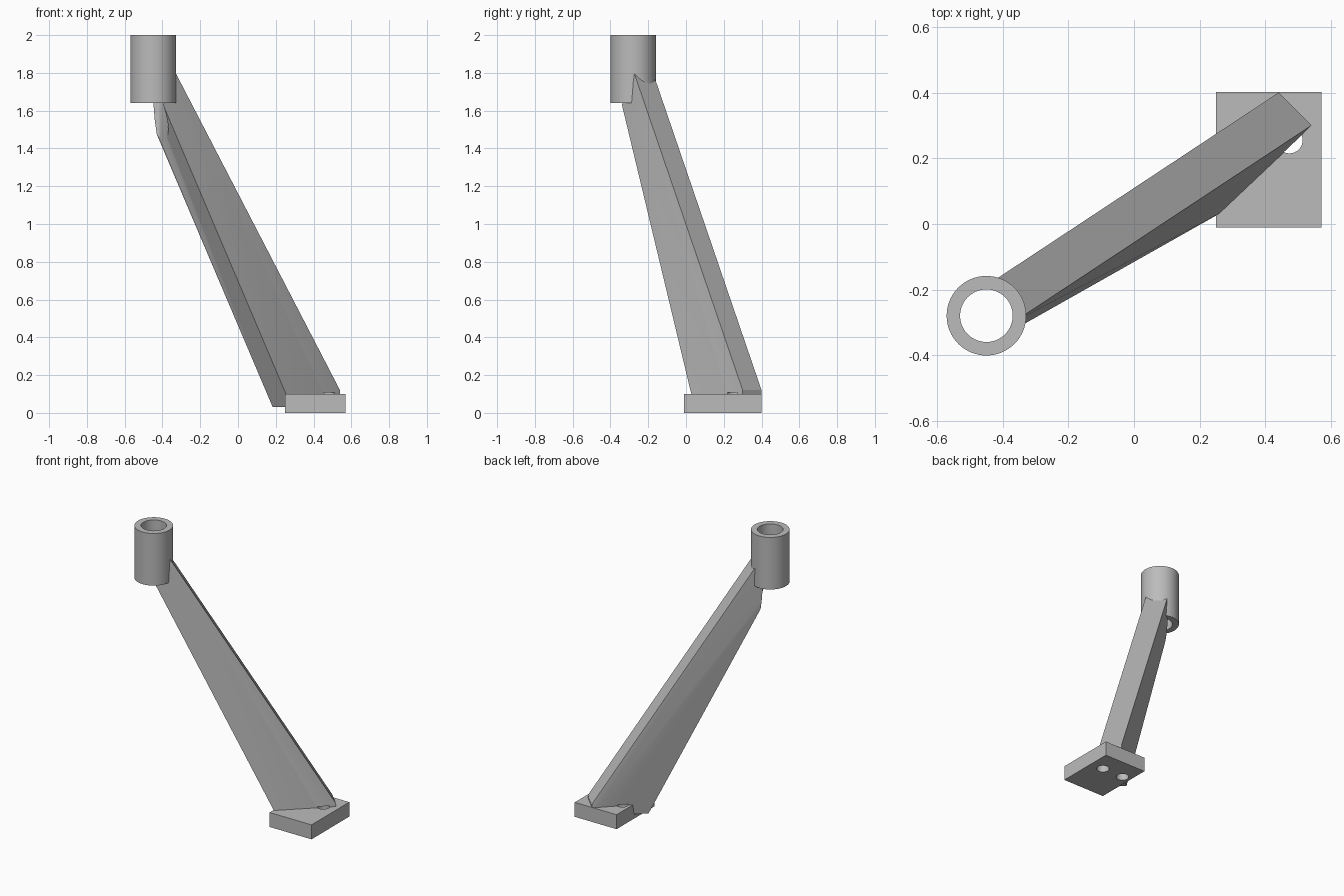
import bpy
import bmesh
import math
from mathutils import Vector

cube = bpy.data.objects.get("Cube")
if cube:
    bpy.data.objects.remove(cube, do_unlink=True)

grey = bpy.data.materials.new("plain_grey")
grey.use_nodes = True
grey.diffuse_color = (0.5, 0.5, 0.5, 1)
grey.node_tree.nodes["Principled BSDF"].inputs["Base Color"].default_value = (0.5, 0.5, 0.5, 1)


def add_object(name, bm):
    bmesh.ops.recalc_face_normals(bm, faces=bm.faces)
    mesh = bpy.data.meshes.new(name)
    bm.to_mesh(mesh)
    bm.free()
    mesh.materials.append(grey)
    obj = bpy.data.objects.new(name, mesh)
    bpy.context.collection.objects.link(obj)
    return obj


def cylinder(name, x, y, radius, bottom, top):
    bm = bmesh.new()
    bmesh.ops.create_cone(bm, cap_ends=True, segments=64, radius1=radius,
                          radius2=radius, depth=top - bottom)
    bmesh.ops.translate(bm, verts=bm.verts, vec=(x, y, (top + bottom) / 2))
    return add_object(name, bm)


def select_only(obj):
    bpy.ops.object.select_all(action='DESELECT')
    obj.select_set(True)
    bpy.context.view_layer.objects.active = obj


def cut(obj, cutters):
    select_only(obj)
    for cutter in cutters:
        mod = obj.modifiers.new("cut", 'BOOLEAN')
        mod.operation = 'DIFFERENCE'
        mod.solver = 'EXACT'
        mod.object = cutter
        bpy.ops.object.modifier_apply(modifier=mod.name)


# Cutters: the socket bore and two bolt holes
SOCKET = (-0.449, -0.279)
bore = cylinder("bore_cutter", *SOCKET, 0.08, 1.2, 2.2)
bolts = [cylinder("bolt_cutter", x, 0.255, 0.04, -0.1, 0.108) for x in (0.31, 0.473)]

# Upright tube socket
socket = cylinder("tube_socket", *SOCKET, 0.121, 1.64, 2.0)
cut(socket, [bore])

# Base plate
bm = bmesh.new()
bmesh.ops.create_cube(bm, size=1)
bmesh.ops.scale(bm, verts=bm.verts, vec=(0.32, 0.412, 0.1))
bmesh.ops.translate(bm, verts=bm.verts, vec=(0.41, 0.195, 0.05))
plate = add_object("base_plate", bm)
cut(plate, bolts)

# Slanted arm: each long edge runs from its foot along a slope to a height
upper_slope = Vector((-0.518, -0.342, 1))
lower_slope = Vector((-0.425, -0.240, 1))
edges = [
    (Vector((0.54, 0.30, 0.12)), upper_slope, 1.88),
    (Vector((0.44, 0.40, 0.12)), upper_slope, 1.86),
    (Vector((0.184, 0.145, 0.03)), lower_slope, 1.66),
    (Vector((0.284, 0.045, 0.03)), lower_slope, 1.72),
]
points = []
for foot, slope, height in edges:
    points += [foot, foot + slope * (height - foot.z)]
points += [Vector((foot.x, foot.y, 0.03)) for foot, _, _ in edges[:2]]
bm = bmesh.new()
for p in points:
    bm.verts.new(p)
hull = bmesh.ops.convex_hull(bm, input=bm.verts)
bmesh.ops.dissolve_limit(bm, angle_limit=math.radians(0.5), verts=bm.verts, edges=bm.edges)
arm = add_object("slanted_arm", bm)
cut(arm, [bore] + bolts)

for cutter in [bore] + bolts:
    bpy.data.objects.remove(cutter, do_unlink=True)

for obj in (socket, plate, arm):
    select_only(obj)
    bpy.ops.object.shade_smooth_by_angle(angle=math.radians(30))
